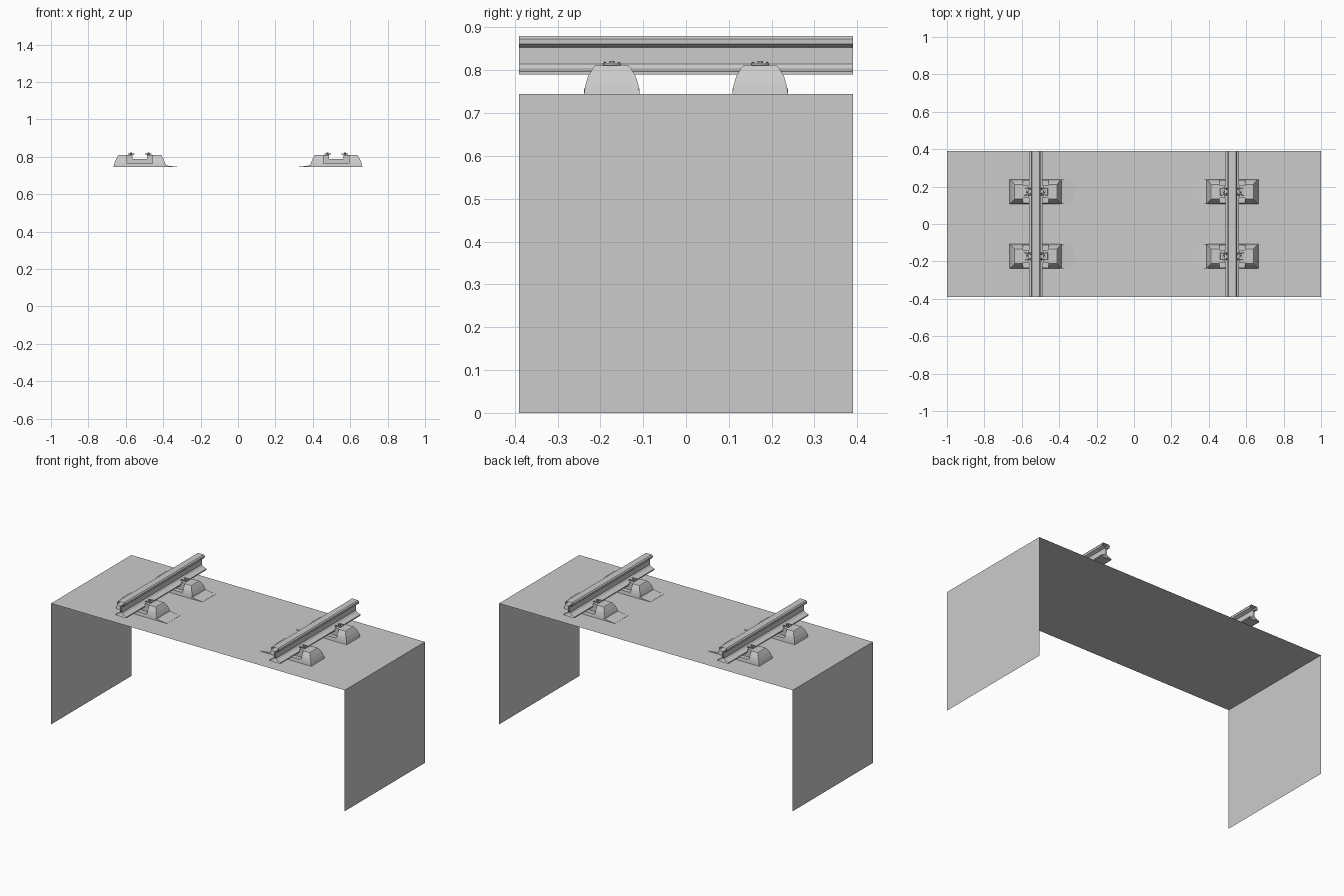
import bpy
import bmesh
from mathutils import Vector

if "Cube" in bpy.data.objects:
    bpy.data.objects.remove(bpy.data.objects["Cube"], do_unlink=True)

grey = bpy.data.materials.new("light grey")
grey.use_nodes = True
grey.diffuse_color = (0.6, 0.6, 0.6, 1)
grey.node_tree.nodes["Principled BSDF"].inputs["Base Color"].default_value = (0.6, 0.6, 0.6, 1)

DECK_Z = 0.745
HALF_Y = 0.39
RAIL_X = 0.525
BLOCK_Y = 0.173


def add_object(name, bm):
    mesh = bpy.data.meshes.new(name)
    bm.to_mesh(mesh)
    bm.free()
    mesh.materials.append(grey)
    obj = bpy.data.objects.new(name, mesh)
    bpy.context.collection.objects.link(obj)
    return obj


def extrude_profile(name, points, half_y, closed=False, caps=False):
    """Sweep an xz outline, listed clockwise, along y."""
    bm = bmesh.new()
    front = [bm.verts.new((x, -half_y, z)) for x, z in points]
    back = [bm.verts.new((x, half_y, z)) for x, z in points]
    n = len(points)
    for i in range(n if closed else n - 1):
        j = (i + 1) % n
        bm.faces.new((front[i], front[j], back[j], back[i]))
    if caps:
        bm.faces.new(front[::-1])
        bm.faces.new(back)
    return add_object(name, bm)


def add_box(bm, low, high):
    low, high = Vector(low), Vector(high)
    verts = bmesh.ops.create_cube(bm, size=1)["verts"]
    for v in verts:
        v.co = (low + high) / 2 + v.co * (high - low)


def place(source, name, x, y, mirrored):
    """Linked copy, turned half round when it belongs to the left rail."""
    obj = bpy.data.objects.new(name, source.data)
    obj.location = (x, y, 0)
    obj.rotation_euler.z = 3.14159265 if mirrored else 0
    bpy.context.collection.objects.link(obj)


# Thin deck with two side walls
extrude_profile("deck_and_walls", [(-1, 0), (-1, DECK_Z), (1, DECK_Z), (1, 0)], HALF_Y)

# Rails: flat foot, thin web and bevelled head, open at the ends
half = [(0.037, 0.79), (0.037, 0.797), (0.014, 0.805), (0.005, 0.815),
        (0.005, 0.853), (0.025, 0.861), (0.026, 0.873), (0.02, 0.88)]
outline = [(-x, z) for x, z in half] + half[::-1]
for side, name in ((-1, "right_rail"), (1, "left_rail")):
    rail = extrude_profile(name, outline, HALF_Y, closed=True)
    rail.location.x = side * RAIL_X

# Sleeper block: rounded taper built from stacked rectangles
bm = bmesh.new()
levels = [(0.141, 0.065, DECK_Z), (0.136, 0.062, 0.765), (0.128, 0.056, 0.785),
          (0.118, 0.045, 0.804), (0.113, 0.039, 0.811)]
rings = [[bm.verts.new((sx * x, sy * y, z))
          for sx, sy in ((-1, -1), (1, -1), (1, 1), (-1, 1))] for x, y, z in levels]
for a, b in zip(rings, rings[1:]):
    for i in range(4):
        j = (i + 1) % 4
        bm.faces.new((a[i], a[j], b[j], b[i]))
bm.faces.new(rings[0][::-1])
bm.faces.new(rings[-1])
block = add_object("sleeper_block", bm)

# Cutters: waist recesses on both sides, then the rail seat
bm = bmesh.new()
add_box(bm, (-0.069, -0.1, 0.765), (0.069, -0.034, 0.9))
add_box(bm, (-0.069, 0.034, 0.765), (0.069, 0.1, 0.9))
waist = add_object("waist_cutter", bm)
bm = bmesh.new()
add_box(bm, (-0.038, -0.12, 0.789), (0.038, 0.12, 0.95))
seat = add_object("seat_cutter", bm)
for cutter in (waist, seat):
    cutter.hide_render = True
    mod = block.modifiers.new(cutter.name, "BOOLEAN")
    mod.operation = "DIFFERENCE"
    mod.solver = "EXACT"
    mod.object = cutter
graph = bpy.context.evaluated_depsgraph_get()
cut_mesh = bpy.data.meshes.new_from_object(block.evaluated_get(graph))
block.modifiers.clear()
block.data = cut_mesh
for cutter in (waist, seat):
    bpy.data.objects.remove(cutter, do_unlink=True)

# Low wedge running from the block towards the track centre
wedge = extrude_profile("sleeper_wedge", [(0.13, DECK_Z), (0.13, 0.757), (0.155, 0.752),
                                          (0.207, DECK_Z + 0.001), (0.207, DECK_Z)],
                        0.065, closed=True, caps=True)

# Spring clip: bent rod hooked over the rail foot
curve = bpy.data.curves.new("rail_clip", "CURVE")
curve.dimensions = "3D"
curve.bevel_depth = 0.003
curve.bevel_resolution = 1
curve.use_fill_caps = True
curve.materials.append(grey)
path = [(0.032, 0.008, 0.814), (0.03, 0.019, 0.815), (0.045, 0.016, 0.817), (0.062, 0.018, 0.814)]
path += [(x, -y, z) for x, y, z in reversed(path)]
spline = curve.splines.new("POLY")
spline.points.add(len(path) - 1)
for point, co in zip(spline.points, path):
    point.co = (*co, 1)
clip = bpy.data.objects.new("rail_clip", curve)
bpy.context.collection.objects.link(clip)

# Hexagonal bolt through the clip
bm = bmesh.new()
bmesh.ops.create_cone(bm, cap_ends=True, segments=6, radius1=0.007, radius2=0.006, depth=0.014)
bmesh.ops.translate(bm, verts=bm.verts, vec=(0.047, 0, 0.815))
bolt = add_object("clip_bolt", bm)

# Repeat the support under each rail
for side, side_name in ((-1, "right"), (1, "left")):
    for row, row_name in ((-1, "front"), (1, "back")):
        label = f"{row_name}_{side_name}"
        x, y = side * RAIL_X, row * BLOCK_Y
        place(block, label + "_sleeper_block", x, y, side > 0)
        place(wedge, label + "_sleeper_wedge", x, y, side > 0)
        for turned, end in ((False, "a"), (True, "b")):
            place(clip, f"{label}_clip_{end}", x, y, turned)
            place(bolt, f"{label}_bolt_{end}", x, y, turned)
for source in (block, wedge, clip, bolt):
    bpy.data.objects.remove(source, do_unlink=True)
